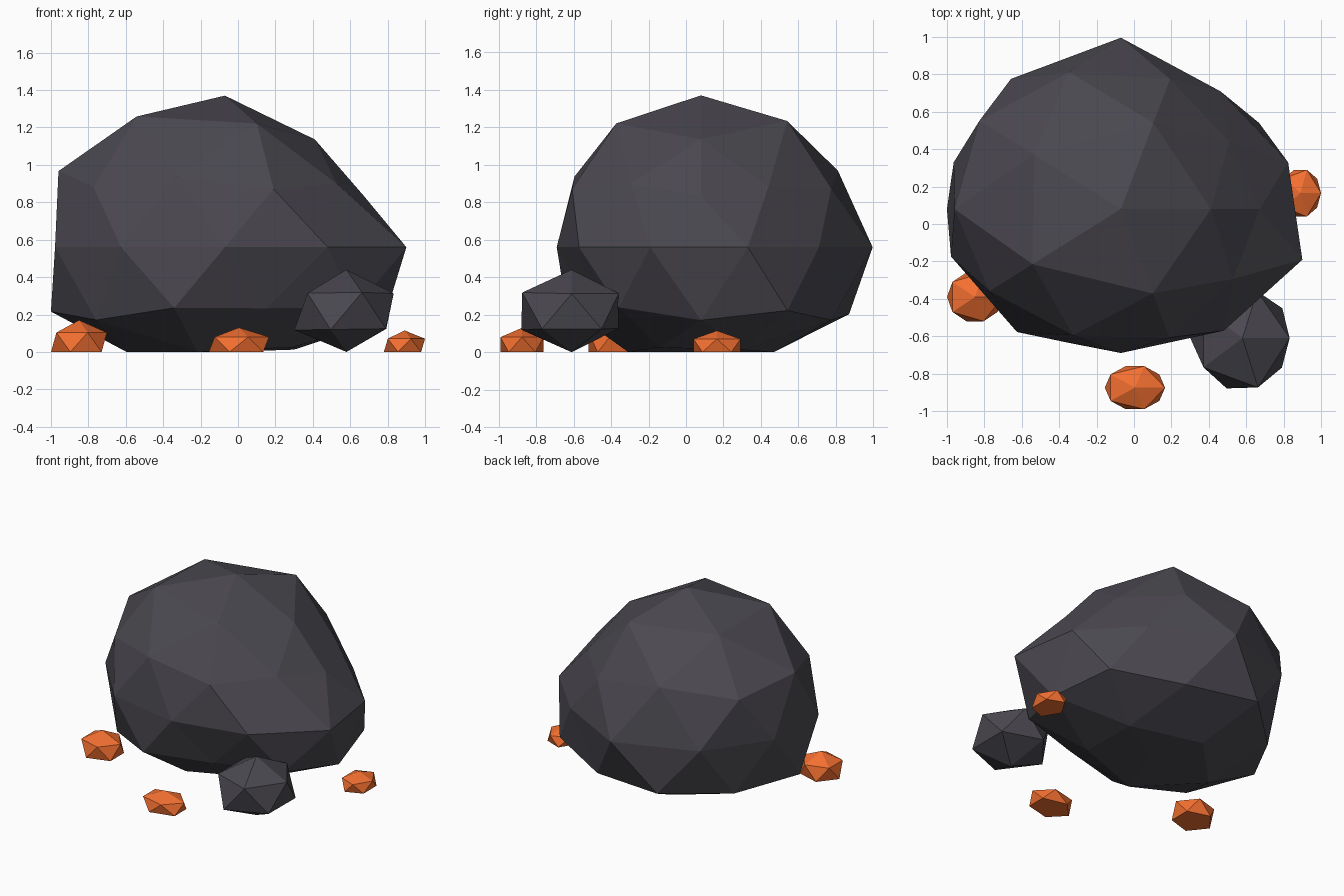
import bpy, bmesh, math

if "Cube" in bpy.data.objects:
    bpy.data.objects.remove(bpy.data.objects["Cube"])

def material(name, color):
    m = bpy.data.materials.new(name)
    m.diffuse_color = color
    m.use_nodes = True
    m.node_tree.nodes["Principled BSDF"].inputs["Base Color"].default_value = m.diffuse_color
    return m

STONE = material("dark_stone", (0.07, 0.066, 0.08, 1))
EMBER = material("orange_ember", (0.9, 0.16, 0.03, 1))

def stone(name, center, radii, mat, subdiv=1, rings=None):
    """Faceted icosphere, pushed radially ring by ring, flattened at the ground."""
    bm = bmesh.new()
    bmesh.ops.create_icosphere(bm, subdivisions=subdiv, radius=1)
    factor = {v: 1.0 for v in bm.verts}
    for level, values in (rings or {}).items():
        ring = [v for v in bm.verts if abs(v.co.z - level) < 0.03]
        ring.sort(key=lambda v: (math.degrees(math.atan2(v.co.y, v.co.x)) + 1) % 360)
        factor.update(zip(ring, values))
    for v in bm.verts:
        f = factor[v]
        v.co = [c + r * f * p for c, r, p in zip(center, radii, v.co)]
        v.co.z = max(v.co.z, 0)
    me = bpy.data.meshes.new(name)
    bm.to_mesh(me)
    bm.free()
    me.materials.append(mat)
    ob = bpy.data.objects.new(name, me)
    bpy.context.collection.objects.link(ob)

# Main boulder: push factors per latitude ring, counter-clockwise from +x
stone("boulder", (-0.07, 0.08, 0.56), (1, 0.86, 0.74), STONE, 2, {
    1.0: [1.095],
    0.851: [0.915, 1.07, 1.09, 1.11, 1.05],
    0.526: [0.84, 1.05, 1.046, 0.97, 0.87],
    0.447: [0.83, 0.95, 1.045, 0.97, 0.94],
    0.0: [0.94, 0.905, 1.065, 1.0, 0.94, 0.955, 0.945, 0.895, 0.935, 1.02],
    -0.447: [1.02, 1.08, 1.04, 0.98, 0.97],
    -0.526: [1.0, 1.0, 1.0, 1.0, 0.84],
    -0.851: [0.87, 0.9, 1.0, 0.9, 0.85],
})

# Small companion rock
stone("small_rock", (0.58, -0.61, 0.22), (0.3, 0.31, 0.22), STONE, 1, {
    0.447: [0.94, 0.95, 0.95, 0.96, 1.0],
    -0.447: [0.98, 0.95, 1.04, 1.02, 0.97],
})

# Glowing pebbles around the base
for name, center, radii in (
    ("left_ember", (-0.85, -0.39, 0.05), (0.167, 0.153, 0.12)),
    ("front_ember", (0.005, -0.875, 0.04), (0.18, 0.135, 0.09)),
    ("right_ember", (0.89, 0.165, 0.035), (0.123, 0.147, 0.08)),
):
    stone(name, center, radii, EMBER)
